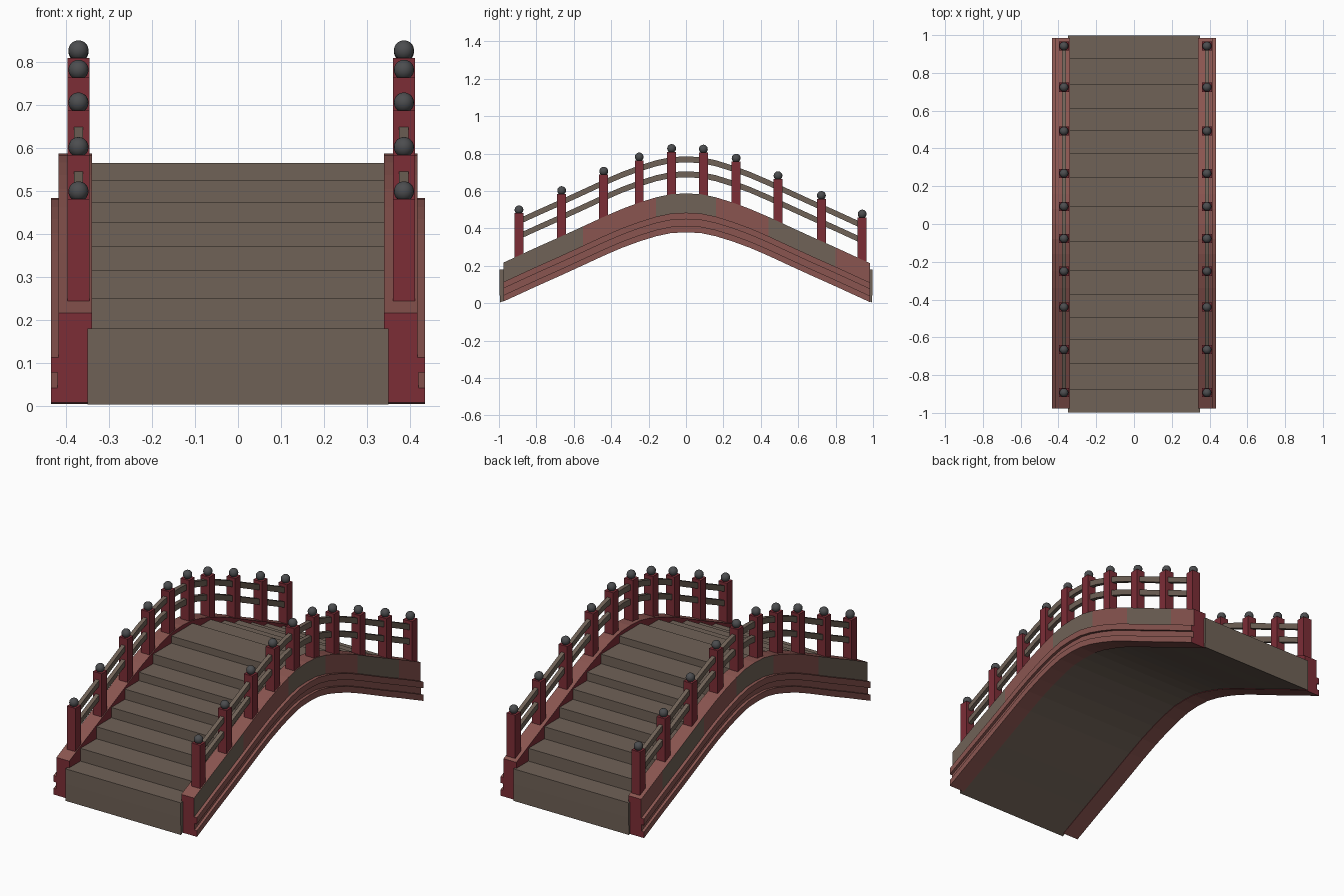
import bpy, bmesh, math

if "Cube" in bpy.data.objects:
    bpy.data.objects.remove(bpy.data.objects["Cube"])

def srgb(r, g, b):
    f = lambda c: c / 12.92 if c <= 0.04045 else ((c + 0.055) / 1.055) ** 2.4
    return (f(r / 255), f(g / 255), f(b / 255), 1)

def material(name, rgb):
    m = bpy.data.materials.new(name)
    m.diffuse_color = srgb(*rgb)
    m.use_nodes = True
    m.node_tree.nodes["Principled BSDF"].inputs["Base Color"].default_value = m.diffuse_color
    return m

RED = material("dark red", (124, 45, 54))
FADED = material("faded red", (138, 85, 80))
WOOD = material("weathered wood", (112, 98, 87))
IRON = material("dark iron", (76, 77, 79))

# Arch: height of the side beams' top edge, as half profile (|y|, z)
ARCH = [(0, .587), (.08, .583), (.16, .566), (.25, .538), (.34, .505),
        (.44, .462), (.55, .411), (.67, .356), (.8, .298), (1.0, .206)]
DEPTH = .208

def arch(y):
    y = min(abs(y), .9999)
    for (a, za), (b, zb) in zip(ARCH, ARCH[1:]):
        if a <= y <= b:
            return za + (zb - za) * (y - a) / (b - a)

def stations(y0, y1):
    inner = {s * p[0] for p in ARCH for s in (-1, 1)}
    return [y0] + sorted(y for y in inner if y0 + .01 < y < y1 - .01) + [y1]

def finish(name, bm, mats):
    bmesh.ops.recalc_face_normals(bm, faces=bm.faces)
    me = bpy.data.meshes.new(name)
    bm.to_mesh(me)
    bm.free()
    for m in mats:
        me.materials.append(m)
    ob = bpy.data.objects.new(name, me)
    bpy.context.collection.objects.link(ob)
    return ob

def sweep(name, section, y0, y1, mats, rule=None):
    """Carry a section of (x, height offset) points along the arch."""
    bm = bmesh.new()
    rings = [[bm.verts.new((x, y, arch(y) + dz)) for x, dz in section]
             for y in stations(y0, y1)]
    n = len(section)
    for a, b in zip(rings, rings[1:]):
        for i in range(n):
            j = (i + 1) % n
            f = bm.faces.new((a[i], a[j], b[j], b[i]))
            if rule:
                f.material_index = rule(i, f.calc_center_median().y)
    for cap in (rings[0], rings[-1]):
        bm.faces.new(cap)
    return finish(name, bm, mats)

# Stepped deck: stair profile on top, arch underneath
TREAD_Y = [.997, .88, .742, .612, .495, .373, .25, .092]
TREAD_Z = [.18, .25, .316, .372, .428, .474, .526, .565]
half = []
for i, (y, z) in enumerate(zip(TREAD_Y, TREAD_Z)):
    half += [(y, TREAD_Z[i - 1] if i else .1), (y, z)]
profile = [(-y, z) for y, z in half] + half[::-1]
profile += [(y, arch(y) - DEPTH + .003) for y in reversed(stations(-.995, .995))]
bm = bmesh.new()
sides = [[bm.verts.new((x, y, z)) for y, z in profile] for x in (-.35, .35)]
for i in range(len(profile)):
    j = (i + 1) % len(profile)
    bm.faces.new((sides[0][i], sides[0][j], sides[1][j], sides[1][i]))
for s in sides:
    bm.faces.new(s)
finish("stepped_deck", bm, [WOOD])

# Side beams with two raised ridges on the outer face
BEAM = [(.34, 0), (.418, 0), (.418, -.103), (.435, -.103), (.435, -.138),
        (.42, -.138), (.42, -.174), (.435, -.174), (.435, -DEPTH), (.34, -DEPTH)]

def beam_colour(i, y):
    if i == 9:                       # inner face
        return 0
    if i == 1 and (abs(y) < .2 or .4 < y < .75 or y < -.6):
        return 2                     # worn wood on the outer panel
    return 1

POST_Y = [-.893, -.665, -.44, -.25, -.077, .093, .268, .492, .724, .942]
for side, s, px in (("left", -1, -.371), ("right", 1, .386)):
    sweep(side + "_beam", [(s * x, z) for x, z in BEAM], -.977, .985,
          [RED, FADED, WOOD], beam_colour)

    # Rails follow the arch
    for label, h in (("lower", .102), ("upper", .182)):
        w, t = .011, .016
        sweep(f"{side}_{label}_rail",
              [(px - w, h - t), (px + w, h - t), (px + w, h + t), (px - w, h + t)],
              POST_Y[0], POST_Y[-1], [WOOD])

    # Square posts with round finials
    for k, y in enumerate(POST_Y):
        top, bottom = arch(y) + .226, arch(y) - .025
        bpy.ops.mesh.primitive_cube_add(size=1, location=(px, y, (top + bottom) / 2))
        post = bpy.context.object
        post.name = f"{side}_post_{k + 1}"
        post.scale = (.052, .048, top - bottom)
        post.data.materials.append(RED)
        bpy.ops.mesh.primitive_uv_sphere_add(segments=16, ring_count=10, radius=.0235,
                                             location=(px, y, top + .018))
        ball = bpy.context.object
        ball.name = f"{side}_finial_{k + 1}"
        ball.data.materials.append(IRON)
        bpy.ops.object.shade_smooth_by_angle()
